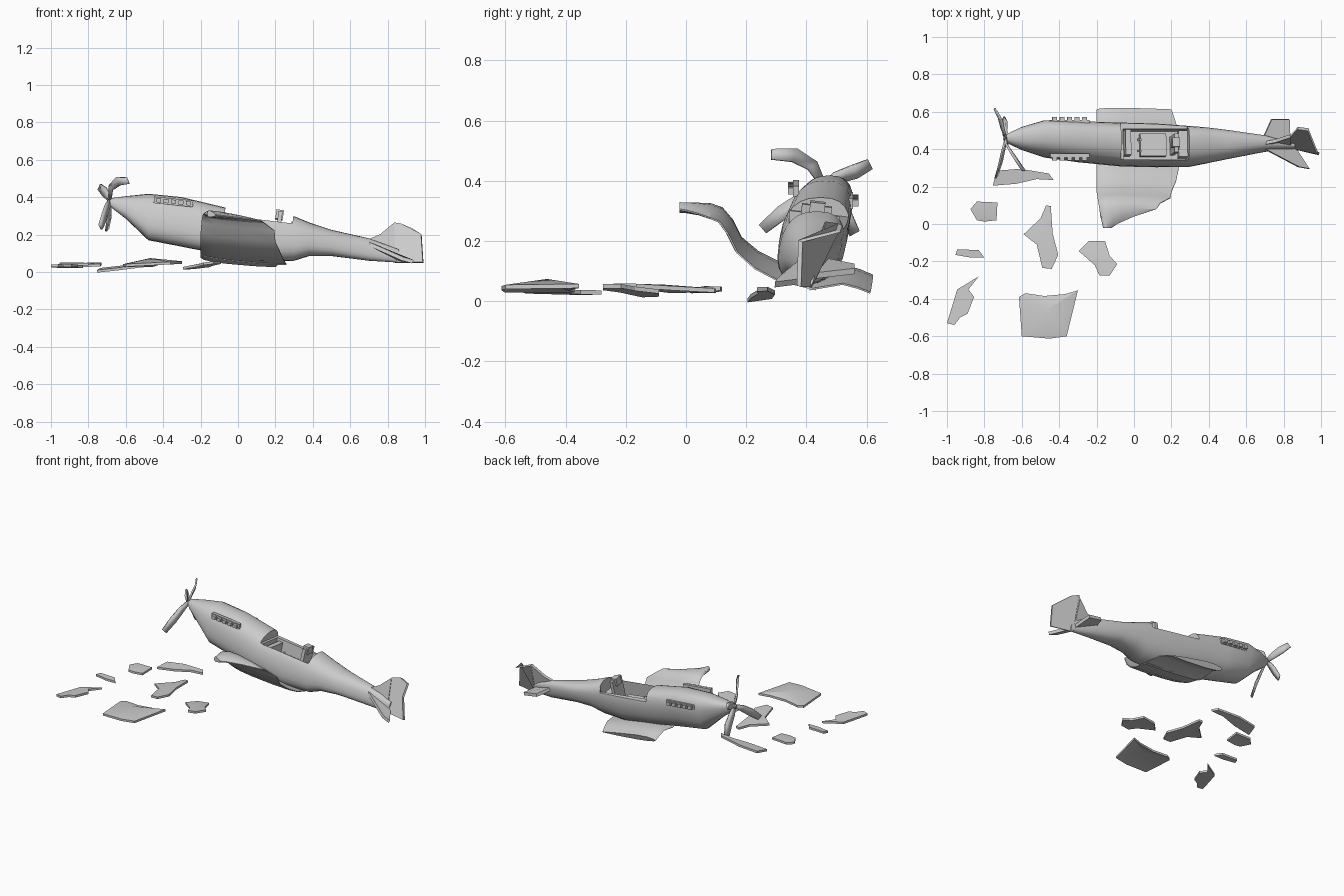
import bpy, bmesh, math
from mathutils import Vector

if "Cube" in bpy.data.objects:
    bpy.data.objects.remove(bpy.data.objects["Cube"])


def make(name, verts, faces, smooth=None):
    me = bpy.data.meshes.new(name)
    me.from_pydata([tuple(v) for v in verts], [], faces)
    bm = bmesh.new()
    bm.from_mesh(me)
    bmesh.ops.recalc_face_normals(bm, faces=bm.faces)
    bm.to_mesh(me)
    bm.free()
    ob = bpy.data.objects.new(name, me)
    bpy.context.collection.objects.link(ob)
    if smooth:
        bpy.ops.object.select_all(action='DESELECT')
        ob.select_set(True)
        bpy.context.view_layer.objects.active = ob
        bpy.ops.object.shade_smooth_by_angle(angle=math.radians(smooth))
    return ob


def loft(name, rings, smooth=35):
    n = len(rings[0])
    faces = [list(range(n)), [(len(rings) - 1) * n + i for i in range(n)]]
    for r in range(len(rings) - 1):
        for i in range(n):
            j = (i + 1) % n
            faces.append([r * n + i, r * n + j, (r + 1) * n + j, (r + 1) * n + i])
    return make(name, [v for ring in rings for v in ring], faces, smooth)


def plate(name, pts, thick):
    ob = make(name, pts, [list(range(len(pts)))])
    m = ob.modifiers.new("thickness", 'SOLIDIFY')
    m.thickness, m.offset = thick, 0
    return ob


def box(name, centre, size, pitch=0.0, roll=0.0):
    bpy.ops.mesh.primitive_cube_add(size=1, location=centre, rotation=(roll, pitch, 0))
    ob = bpy.context.object
    ob.name = name
    ob.scale = size
    return ob


# Fuselage: x, y centre, half width, bottom z, top z; leaning towards +y
stations = [(-.70, .457, .008, .375, .392), (-.67, .457, .028, .338, .396),
            (-.60, .457, .06, .285, .405), (-.48, .455, .095, .17, .418),
            (-.30, .44, .105, .135, .40), (-.07, .425, .113, .09, .345),
            (.12, .42, .112, .055, .325), (.30, .415, .105, .06, .298),
            (.38, .42, .095, .085, .265), (.50, .425, .076, .085, .225),
            (.70, .43, .042, .06, .18), (.86, .415, .012, .05, .12)]
rings = []
for x, yc, hw, zb, zt in stations:
    ring = []
    for i in range(24):
        a = 2 * math.pi * i / 24
        c, s = math.cos(a), math.sin(a)
        dy = math.copysign(abs(c) ** .8, c) * hw
        dz = math.copysign(abs(s) ** .8, s) * (zt - zb) / 2
        ring.append((x, yc + dy + .17 * dz, (zb + zt) / 2 + dz))
    rings.append(ring)
fuselage = loft("fuselage", rings)

# Cockpit opening: a wide notch and a deep well
for centre, size in (((.115, .44, .35), (.36, .4, .16)), ((.115, .425, .26), (.35, .165, .22))):
    cut = box("cockpit_cutter", centre, size, .12, -.12)
    cut.hide_render = True
    cut.display_type = 'WIRE'
    m = fuselage.modifiers.new("cockpit", 'BOOLEAN')
    m.operation, m.solver, m.object = 'DIFFERENCE', 'EXACT', cut

# Cockpit fittings
box("seat_base", (.10, .42, .17), (.14, .12, .06), .12, -.12)
box("seat_back", (.215, .425, .235), (.022, .10, .17), .15, -.12)
box("head_rest", (.222, .435, .305), (.04, .05, .05), .15, -.12)
box("rear_deck", (.26, .425, .19), (.05, .14, .07), .12, -.12)
box("instrument_panel", (-.035, .435, .225), (.03, .14, .09), .12, -.12)
for y in (.39, .45):
    box("control_lever", (.03, y, .205), (.012, .012, .05), .2)

# Exhaust stubs on both sides of the nose
for side, y, z in ((-1, .358, .375), (1, .553, .335)):
    box("exhaust_plate", (-.345, y - side * .008, z), (.21, .02, .035), .1)
    for i in range(5):
        x = -.425 + .04 * i
        box("exhaust_stub", (x, y + side * .008, z - .1 * (x + .345)), (.026, .022, .022), .1)

# Wing sections: chord fraction and thickness fraction
airfoil = [(0, 0), (.04, .5), (.15, .9), (.35, 1), (.7, .6), (1, .12),
           (1, -.12), (.7, -.5), (.35, -.7), (.15, -.65), (.04, -.4)]


def wing(name, path, thick):
    out = []
    for k, (y, z, x0, x1) in enumerate(path):
        a, b = path[max(k - 1, 0)], path[min(k + 1, len(path) - 1)]
        t = Vector((b[0] - a[0], b[1] - a[1])).normalized()
        ny, nz = -t.y, t.x
        if nz < 0:
            ny, nz = -ny, -nz
        ring = []
        for f, h in airfoil:
            x = x0 + (x1 - x0) * f
            o = h * thick / 2
            ring.append((x, y + ny * o, z + nz * o - .12 * x))
        out.append(ring)
    return loft(name, out, 30)


wing("bent_wing", [(.43, .07, -.20, .26), (.30, .10, -.20, .24), (.23, .135, -.20, .225),
                   (.17, .185, -.20, .20), (.14, .245, -.195, .195), (.11, .28, -.19, .14),
                   (.08, .29, -.185, .12), (.04, .29, -.18, 0), (0, .29, -.17, -.09),
                   (-.022, .29, -.165, -.12)], .042)
wing("broken_wing", [(.41, .07, -.20, .26), (.52, .085, -.20, .23),
                     (.57, .07, -.20, .215), (.612, .052, -.20, .20)], .048)

# Tail surfaces
plate("tail_fin", [(.68, .43, .165), (.76, .445, .20), (.835, .47, .262), (.84, .41, .055), (.72, .425, .08)], .018)
plate("rudder", [(.835, .47, .262), (.875, .512, .255), (.93, .505, .232),
                 (.98, .38, .20), (.99, .375, .05), (.84, .41, .05)], .016)
plate("tailplane_far", [(.69, .46, .135), (.735, .56, .115), (.83, .56, .10), (.835, .43, .085)], .02)
plate("tailplane_near", [(.70, .40, .15), (.88, .305, .07), (.935, .295, .055), (.86, .41, .07)], .02)

# Propeller blades, bent by the impact
hub = (-.685, .456, .384)
blades = [[(-.68, .42, .45), (-.64, .36, .485), (-.59, .285, .488)],
          [(-.70, .50, .41), (-.715, .56, .43), (-.74, .61, .455)],
          [(-.70, .39, .345), (-.715, .32, .295), (-.735, .255, .24)],
          [(-.69, .49, .34), (-.69, .53, .28), (-.70, .56, .225)]]
for path in blades:
    p = [Vector(q) for q in [hub] + path]
    verts = []
    for k, q in enumerate(p):
        t = p[min(k + 1, 3)] - p[max(k - 1, 0)]
        w = Vector((0, -t.z, t.y)).normalized() + Vector((.4, 0, 0))
        half = (.009, .019, .023, .017)[k]
        verts += [q - w * half, q + w * half]
    ob = make("propeller_blade", verts, [[2 * k, 2 * k + 1, 2 * k + 3, 2 * k + 2] for k in range(3)], 40)
    m = ob.modifiers.new("thickness", 'SOLIDIFY')
    m.thickness, m.offset = .01, 0


# Torn panels on the ground: outline, height at centre, slopes in x and y, bulge
def panel(name, pts, z, sx, sy, bulge):
    n = len(pts)
    cx, cy = sum(q[0] for q in pts) / n, sum(q[1] for q in pts) / n
    verts = []
    for h in (0, .014):
        verts += [(x, y, z + h + sx * (x - cx) + sy * (y - cy)) for x, y in pts]
    faces = [[i, (i + 1) % n, n + (i + 1) % n, n + i] for i in range(n)]
    if bulge:
        verts += [(cx, cy, z + bulge), (cx, cy, z + .014 + bulge)]
        for i in range(n):
            j = (i + 1) % n
            faces += [[j, i, 2 * n], [n + i, n + j, 2 * n + 1]]
    else:
        faces += [list(range(n)), list(range(n, 2 * n))]
    make(name, verts, faces, 20)


panel("panel_large", [(-.615, -.39), (-.58, -.37), (-.48, -.385), (-.37, -.375), (-.30, -.355),
                      (-.36, -.60), (-.45, -.613), (-.60, -.60)], .035, .05, 0, .025)
panel("panel_long", [(-.47, .10), (-.445, .095), (-.435, -.05), (-.405, -.165), (-.44, -.24),
                     (-.49, -.235), (-.52, -.11), (-.59, -.055), (-.50, .03)], .035, .06, -.05, .006)
panel("panel_chip", [(-.24, -.09), (-.155, -.09), (-.13, -.17), (-.09, -.215), (-.13, -.275),
                     (-.185, -.275), (-.21, -.22), (-.295, -.145)], .03, .12, -.08, .006)
panel("panel_jagged", [(-.83, -.28), (-.885, -.35), (-.855, -.39), (-.89, -.48), (-.93, -.50),
                       (-.96, -.54), (-1.0, -.53), (-.945, -.35)], .025, .04, -.04, 0)
panel("panel_square", [(-.84, .12), (-.73, .115), (-.735, .02), (-.80, .013), (-.84, .02), (-.875, .08)],
      .03, .03, .06, .006)
panel("panel_sliver", [(-.945, -.135), (-.83, -.14), (-.80, -.18), (-.87, -.18), (-.955, -.165)],
      .035, 0, .05, 0)
panel("panel_curved", [(-.755, .205), (-.735, .285), (-.61, .295), (-.455, .27), (-.43, .235),
                       (-.52, .24), (-.63, .215)], .018, .10, .12, 0)
